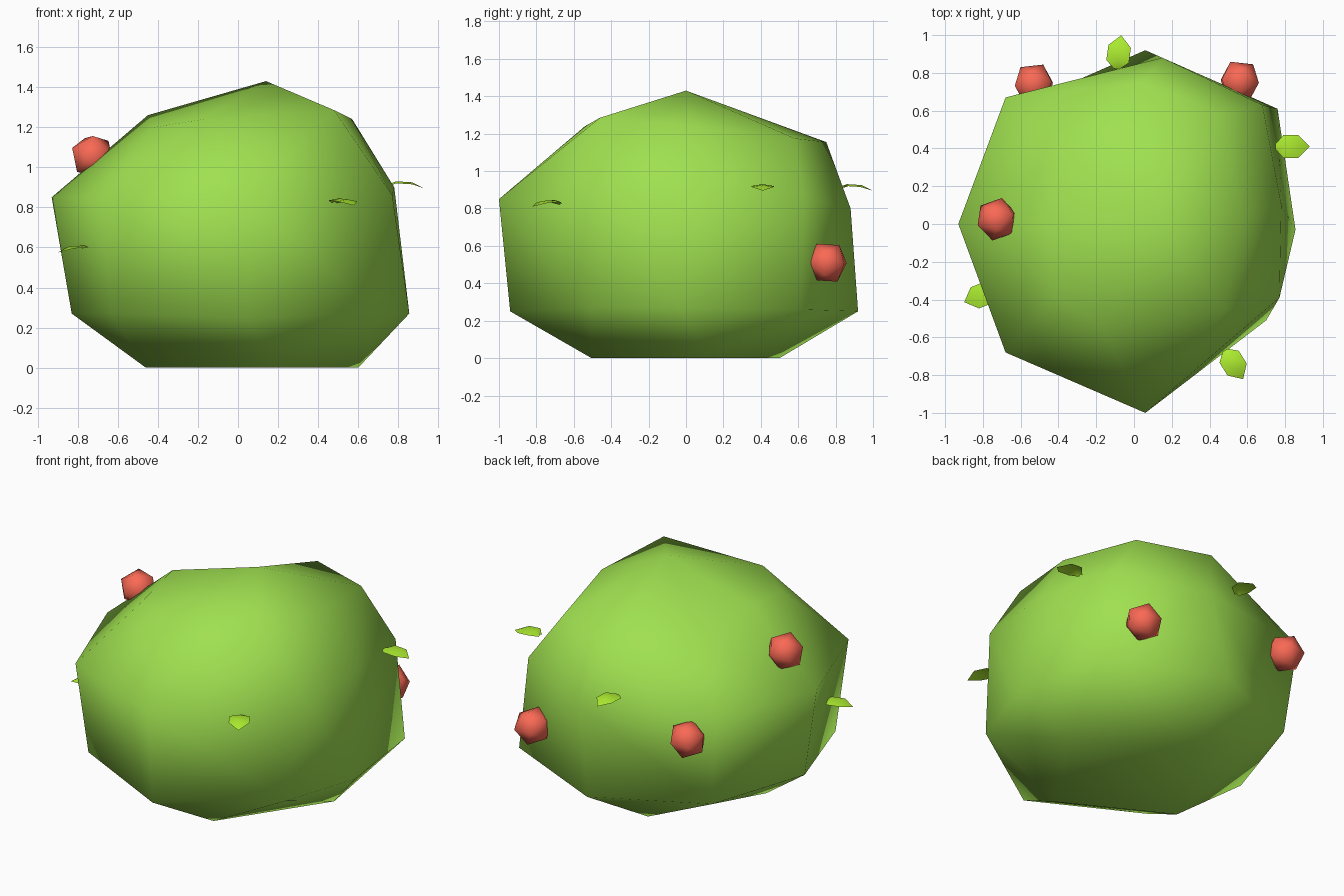
import bpy, bmesh, math
from mathutils import Matrix

if "Cube" in bpy.data.objects:
    bpy.data.objects.remove(bpy.data.objects["Cube"])


def material(name, rgb):
    m = bpy.data.materials.new(name)
    m.diffuse_color = (*rgb, 1)
    m.use_nodes = True
    m.node_tree.nodes["Principled BSDF"].inputs["Base Color"].default_value = m.diffuse_color
    return m


def finish(bm, name, mat, smooth=True):
    bmesh.ops.recalc_face_normals(bm, faces=bm.faces)
    for f in bm.faces:
        f.smooth = smooth
    me = bpy.data.meshes.new(name)
    bm.to_mesh(me)
    bm.free()
    me.materials.append(mat)
    ob = bpy.data.objects.new(name, me)
    bpy.context.collection.objects.link(ob)
    return ob


green = material("foliage_green", (0.35, 0.75, 0.08))
red = material("berry_red", (0.95, 0.14, 0.09))
lime = material("leaf_lime", (0.42, 0.85, 0.03))

# Bush body: a four-cornered base and three irregular eight-sided rings,
# counter-clockwise from +x
base = [(.6, .12, 0), (-.08, .5, 0), (-.46, -.16, 0), (.18, -.505, 0)]
rings = [
    [(.855, -.03, .27), (.76, .61, .26), (.06, .92, .25), (-.62, .62, .27),
     (-.83, -.02, .27), (-.63, -.62, .27), (.05, -.94, .25), (.7, -.51, .27)],
    [(.78, .1, .9), (.68, .63, .87), (.15, .88, .8), (-.68, .67, .85),
     (-.93, 0, .85), (-.68, -.68, .85), (.06, -1, .85), (.77, -.39, .86)],
    [(.57, .04, 1.24), (.47, .58, 1.175), (.04, .75, 1.155), (-.39, .35, 1.12),
     (-.45, -.02, 1.26), (-.42, -.38, 1.2), (-.17, -.54, 1.24), (.48, -.46, 1.285)],
]
bm = bmesh.new()
corners = [bm.verts.new(p) for p in base]
loops = [[bm.verts.new(p) for p in ring] for ring in rings]
top = bm.verts.new((.14, 0, 1.43))
for i in range(8):
    j = (i + 1) % 8
    for low, high in zip(loops, loops[1:]):
        bm.faces.new((low[i], low[j], high[j], high[i]))
    bm.faces.new((loops[-1][i], loops[-1][j], top))
    bm.faces.new((loops[0][j], loops[0][i], corners[(i + 1) // 2 % 4]))
for c in range(4):
    bm.faces.new((corners[c], corners[(c + 1) % 4], loops[0][2 * c + 1]))
bm.faces.new(corners[::-1])
bmesh.ops.triangulate(bm, faces=[f for f in bm.faces if len(f.verts) == 4])
finish(bm, "bush", green)

# Berries half sunk into the bush
for k, pos in enumerate([(-.725, .025, 1.055), (-.53, .74, .71), (.56, .755, .51)]):
    bm = bmesh.new()
    spin = Matrix.Rotation(.5, 4, 'X') @ Matrix.Rotation(.7 + k, 4, 'Z')
    bmesh.ops.create_icosphere(bm, subdivisions=1, radius=.115,
                               matrix=Matrix.Translation(pos) @ spin)
    finish(bm, f"berry_{k + 1}", red)

# Single curved leaves: (distance along, half width, height) stations plus a tip
stations = [(-.09, .015, 0), (-.05, .06, .015), (.03, .06, .01)]
leaves = [((.84, .41, .915), 0), ((.53, -.745, .83), -58),
          ((-.08, .91, .915), 82), ((-.815, -.38, .595), 202)]
for k, (pos, angle) in enumerate(leaves):
    bm = bmesh.new()
    rows = [[bm.verts.new((d, s * w, h - abs(s) * .01)) for s in (-1, 0, 1)]
            for d, w, h in stations]
    tip = bm.verts.new((.09, 0, -.02))
    for c in range(2):
        for a, b in zip(rows, rows[1:]):
            bm.faces.new((a[c], b[c], b[c + 1], a[c + 1]))
        bm.faces.new((rows[-1][c], tip, rows[-1][c + 1]))
    bm.transform(Matrix.Translation(pos) @ Matrix.Rotation(math.radians(angle), 4, 'Z'))
    finish(bm, f"leaf_{k + 1}", lime)
